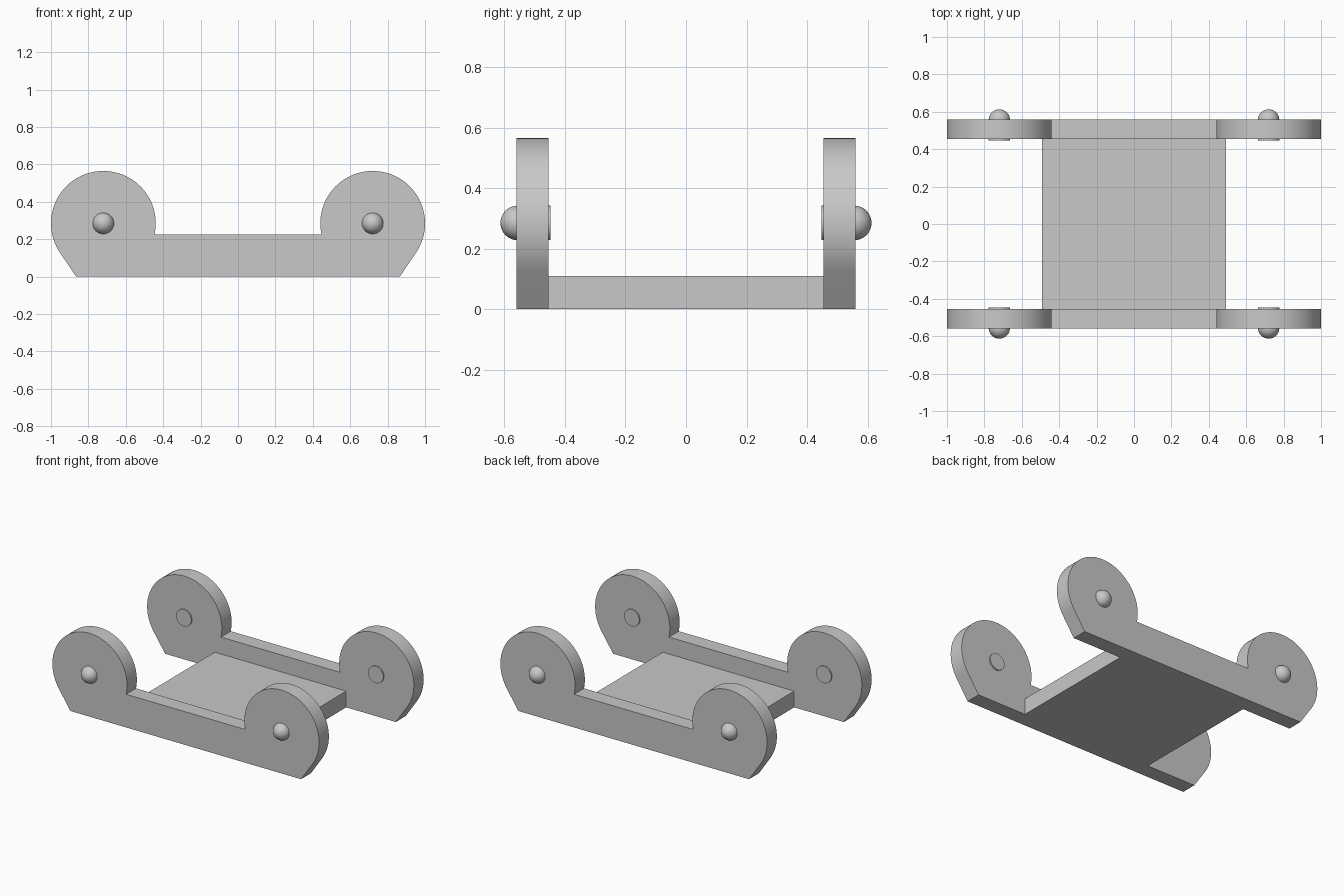
import bpy, bmesh
from math import sin, cos, pi, radians, asin, atan2, hypot, sqrt
from mathutils import Matrix, Vector

cube = bpy.data.objects.get("Cube")
if cube:
    bpy.data.objects.remove(cube, do_unlink=True)

# Main dimensions
HUB_X, HUB_Z, HUB_R = 0.72, 0.285, 0.28
FOOT_X, BAR_TOP = 0.865, 0.225
INNER, OUTER = 0.455, 0.56
PIN_R, PIN_INNER = 0.057, 0.447
DECK_X, DECK_H = 0.493, 0.11

grey = bpy.data.materials.new("plain grey")
grey.use_nodes = True
colour = (0.58, 0.58, 0.58, 1)
grey.diffuse_color = colour
grey.node_tree.nodes["Principled BSDF"].inputs["Base Color"].default_value = colour


def finish(name, bm, smooth=True):
    bmesh.ops.recalc_face_normals(bm, faces=bm.faces)
    mesh = bpy.data.meshes.new(name)
    bm.to_mesh(mesh)
    bm.free()
    mesh.materials.append(grey)
    obj = bpy.data.objects.new(name, mesh)
    bpy.context.collection.objects.link(obj)
    if smooth:
        bpy.ops.object.select_all(action="DESELECT")
        obj.select_set(True)
        bpy.context.view_layer.objects.active = obj
        bpy.ops.object.shade_smooth_by_angle(angle=radians(30))
    return obj


def half_outline(steps=56):
    """Right half: foot, tangent edge, round hub, then the bar notch."""
    dx, dz = HUB_X - FOOT_X, HUB_Z
    dist = hypot(dx, dz)
    start = atan2(-dz, -dx) + pi / 2 - asin(HUB_R / dist)
    drop = BAR_TOP - HUB_Z
    end = atan2(drop, -sqrt(HUB_R ** 2 - drop ** 2)) + 2 * pi
    pts = [(FOOT_X, 0)]
    for i in range(steps + 1):
        a = start + (end - start) * i / steps
        pts.append((HUB_X + HUB_R * cos(a), HUB_Z + HUB_R * sin(a)))
    return pts


def side_plate(name, side):
    right = half_outline()
    outline = right + [(-x, z) for x, z in reversed(right)]
    bm = bmesh.new()
    face = bm.faces.new([bm.verts.new((x, side * INNER, z)) for x, z in outline])
    out = bmesh.ops.extrude_face_region(bm, geom=[face])
    moved = [v for v in out["geom"] if isinstance(v, bmesh.types.BMVert)]
    bmesh.ops.translate(bm, verts=moved, vec=(0, side * (OUTER - INNER), 0))
    finish(name, bm)


def pin(name, x, side, rings=12, segments=40):
    """Round pin with a domed outer end, lathed about y."""
    profile = [(0, PIN_INNER), (PIN_R, PIN_INNER)]
    for i in range(rings + 1):
        a = pi / 2 * i / rings
        profile.append((PIN_R * cos(a), OUTER - 0.004 + PIN_R * sin(a)))
    bm = bmesh.new()
    verts = [bm.verts.new((r, y, 0)) for r, y in profile]
    edges = [bm.edges.new(pair) for pair in zip(verts, verts[1:])]
    bmesh.ops.spin(bm, geom=verts + edges, cent=(0, 0, 0), axis=(0, 1, 0),
                   angle=2 * pi, steps=segments)
    bmesh.ops.remove_doubles(bm, verts=bm.verts, dist=0.0001)
    place = Matrix.Translation(Vector((x, 0, HUB_Z))) @ Matrix.Diagonal((1, side, 1, 1))
    bmesh.ops.transform(bm, matrix=place, verts=bm.verts)
    finish(name, bm)


# Side plates and their pins
for end, side in (("front", -1), ("back", 1)):
    side_plate(end + "_side_plate", side)
    for hand, sx in (("left", 1), ("right", -1)):
        pin(f"{end}_{hand}_pin", sx * HUB_X, side)

# Deck between the plates
bm = bmesh.new()
bmesh.ops.create_cube(bm, size=1)
bmesh.ops.scale(bm, verts=bm.verts, vec=(2 * DECK_X, 2 * INNER, DECK_H))
bmesh.ops.translate(bm, verts=bm.verts, vec=(0, 0, DECK_H / 2))
finish("deck", bm, smooth=False)
